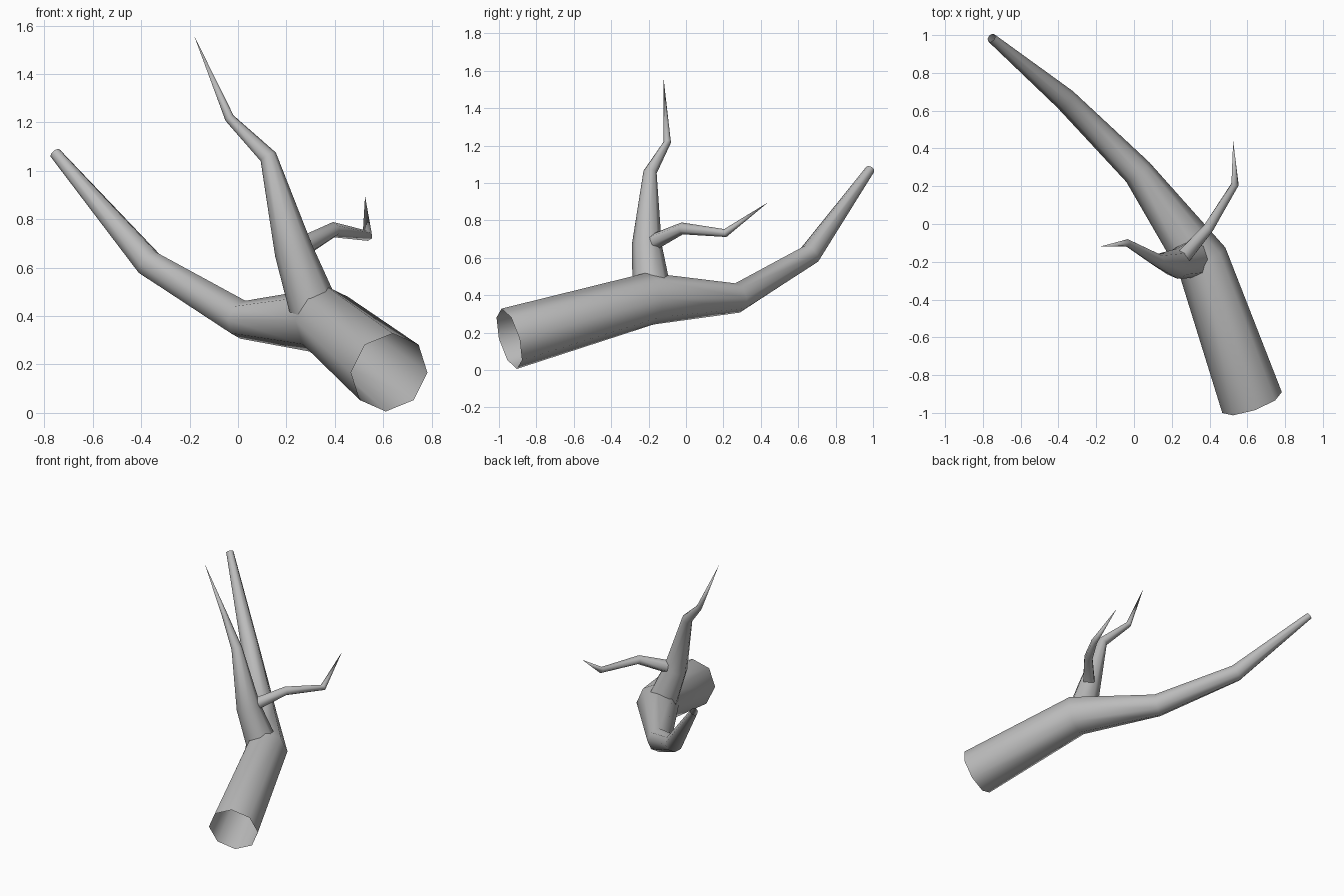
import bpy, math
from mathutils import Vector

if "Cube" in bpy.data.objects:
    bpy.data.objects.remove(bpy.data.objects["Cube"])

bark = bpy.data.materials.new("grey_bark")
bark.diffuse_color = (0.5, 0.5, 0.5, 1)
bark.use_nodes = True
bark.node_tree.nodes["Principled BSDF"].inputs["Base Color"].default_value = bark.diffuse_color


def limb(name, path, sides, ref, pointed):
    """Open tapered tube through (x, y, z, radius) points, rings on the bisecting planes."""
    pts = [Vector(p[:3]) for p in path]
    ref = Vector(ref)
    verts, faces = [], []
    last = len(pts) - 1
    for i, p in enumerate(pts):
        t = Vector((0, 0, 0))
        if i > 0:
            t += (p - pts[i - 1]).normalized()
        if i < last:
            t += (pts[i + 1] - p).normalized()
        t.normalize()
        if pointed and i == last:
            verts.append(p)
            break
        u = (ref - t * ref.dot(t)).normalized()
        v = t.cross(u)
        for k in range(sides):
            a = 2 * math.pi * k / sides
            verts.append(p + path[i][3] * (u * math.cos(a) + v * math.sin(a)))
    for i in range(last):
        for k in range(sides):
            a, b = i * sides + k, i * sides + (k + 1) % sides
            if pointed and i == last - 1:
                faces.append((a, b, last * sides))
            else:
                faces.append((a, b, b + sides, a + sides))
    me = bpy.data.meshes.new(name)
    me.from_pydata(verts, [], faces)
    me.materials.append(bark)
    for f in me.polygons:
        f.use_smooth = True
    ob = bpy.data.objects.new(name, me)
    bpy.context.collection.objects.link(ob)


# thick main bough, open at both ends
limb("main_bough", [(0.625, -0.945, 0.167, 0.167), (0.36, -0.19, 0.382, 0.14),
                    (0.02, 0.275, 0.385, 0.08), (-0.365, 0.66, 0.615, 0.06),
                    (-0.755, 0.985, 1.073, 0.025)], 8, (0, 0, 1), False)

# upright branch
limb("upright_branch", [(0.325, -0.18, 0.40, 0.105), (0.23, -0.21, 0.67, 0.08),
                        (0.125, -0.192, 1.058, 0.036), (-0.035, -0.1, 1.218, 0.02),
                        (-0.182, -0.12, 1.56, 0)], 8, (0, 1, 0), True)

# small side twig
limb("side_twig", [(0.265, -0.17, 0.685, 0.045), (0.395, -0.02, 0.757, 0.032),
                   (0.535, 0.21, 0.732, 0.022), (0.525, 0.44, 0.897, 0)],
     6, (0, 0, 1), True)
